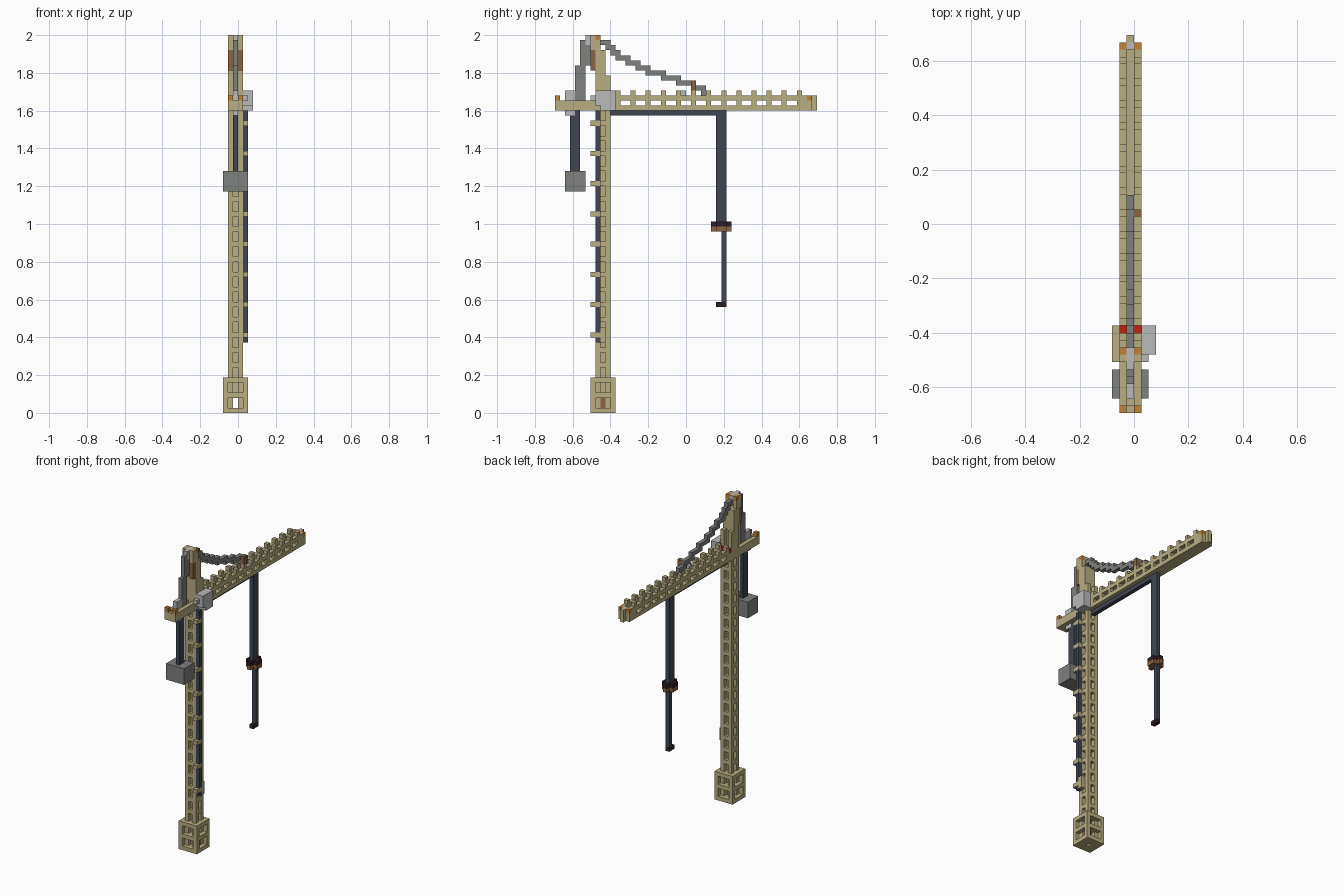
import bpy
import bmesh
from itertools import product
from mathutils import Vector

if "Cube" in bpy.data.objects:
    bpy.data.objects.remove(bpy.data.objects["Cube"], do_unlink=True)

V = 2 / 75                      # edge of one block
ORIGIN = Vector((-3, -26, 0))   # grid corner, in blocks
taken = set()


def material(name, rgb):
    m = bpy.data.materials.new(name)
    m.use_nodes = True
    m.diffuse_color = (*rgb, 1)
    bsdf = m.node_tree.nodes["Principled BSDF"]
    bsdf.inputs["Base Color"].default_value = (*rgb, 1)
    bsdf.inputs["Roughness"].default_value = 0.9
    return m


BEIGE = material("beige", (.48, .42, .22))
DARK = material("dark slate", (.05, .06, .085))
GRAY = material("mid gray", (.21, .22, .21))
LIGHT = material("light gray", (.49, .49, .5))
BROWN = material("brown", (.26, .13, .055))
ORANGE = material("orange", (.5, .23, .04))
RED = material("red", (.52, .015, .006))
BLACK = material("maroon black", (.026, .013, .019))


def box(x0, x1, y0, y1, z0, z1):
    """Set of grid blocks filling a cuboid."""
    return set(product(range(x0, x1), range(y0, y1), range(z0, z1)))


def part(name, mat, *groups):
    """One mesh of blocks, keeping only the outer faces."""
    cells = set().union(*groups) - taken
    taken.update(cells)
    bm = bmesh.new()
    corners = {}

    def vert(p):
        key = tuple(round(c) for c in p)
        if key not in corners:
            corners[key] = bm.verts.new((Vector(key) + ORIGIN) * V)
        return corners[key]

    for cell in sorted(cells):
        base = Vector(cell)
        for axis, sign in product(range(3), (0, 1)):
            step = list(cell)
            step[axis] += 2 * sign - 1
            if tuple(step) in cells:
                continue
            n, u, w = Vector(), Vector(), Vector()
            n[axis] = u[(axis + 1) % 3] = w[(axis + 2) % 3] = 1
            p = base + n * sign
            loop = [p, p + u, p + u + w, p + w]
            bm.faces.new([vert(q) for q in (loop if sign else loop[::-1])])
    mesh = bpy.data.meshes.new(name)
    bm.to_mesh(mesh)
    bm.free()
    mesh.materials.append(mat)
    obj = bpy.data.objects.new(name, mesh)
    bpy.context.collection.objects.link(obj)
    return obj


def sides(y0, y1, z0, z1):
    """Matching blocks on both outer columns of the crane."""
    return box(1, 2, y0, y1, z0, z1) | box(3, 4, y0, y1, z0, z1)


# Base: hollow box with two windows on each face
base = box(0, 5, 7, 12, 0, 7) - box(1, 4, 8, 11, 1, 6)
for z in (1, 4):
    base -= box(1, 4, 7, 12, z, z + 2) | box(0, 5, 8, 11, z, z + 2)
base -= {(2, 9, 0)}
part("base", BEIGE, base)
part("base_plug", BROWN, box(3, 4, 9, 10, 1, 3))

# Mast: four posts, a core and a ring every third block
mast = sides(8, 9, 1, 60) | sides(10, 11, 1, 60) | box(2, 3, 9, 10, 3, 60)
for z in range(3, 60, 3):
    mast |= box(1, 4, 8, 11, z, z + 1)
part("mast", BEIGE, mast)

# Power line up the side of the mast, with its brackets
brackets = box(4, 5, 9, 10, 14, 17)
for z in range(15, 60, 6):
    brackets |= box(4, 5, 7, 9, z, z + 1)
part("line_brackets", BEIGE, brackets)
part("power_line", DARK, box(4, 5, 8, 9, 14, 60))

# Coloured lamps and end caps
part("red_lamps", RED, sides(11, 12, 62, 63))
part("end_caps", ORANGE, sides(0, 1, 62, 63), sides(50, 51, 62, 63),
     sides(8, 9, 74, 75))
part("jib_tip_cap", LIGHT, box(2, 3, 50, 51, 61, 63))

# Jib: floor, two open side trusses and teeth
jib = box(1, 4, 8, 51, 60, 61) | sides(8, 51, 62, 63)
jib |= sides(49, 51, 61, 62) | sides(8, 13, 61, 62) | box(2, 3, 51, 52, 60, 63)
for y in range(12, 51, 3):
    jib |= sides(y, y + 1, 61, 63)
    if y < 49:
        jib |= sides(y, y + 1, 63, 64)
part("jib", BEIGE, jib)

# Counter jib
part("counter_jib", BEIGE, box(1, 4, 0, 8, 60, 61), sides(0, 8, 61, 62),
     box(2, 3, 0, 1, 61, 62))
part("counter_jib_winch", LIGHT, box(2, 3, 2, 4, 61, 64), box(2, 3, 2, 4, 59, 60))

# Head above the mast, stepped towards the jib
part("head_panels", BROWN, sides(7, 8, 68, 72))
part("head_cap", LIGHT, box(2, 3, 6, 9, 73, 75))
part("head", BEIGE, sides(7, 9, 72, 75), sides(8, 9, 63, 72),
     sides(9, 10, 63, 72), sides(10, 11, 63, 67), box(2, 3, 8, 10, 61, 72))

# Machine cabin on the side
part("cabin", LIGHT, box(4, 6, 8, 12, 61, 64), box(4, 6, 9, 12, 60, 61),
     box(4, 5, 7, 8, 62, 63))

# Rear stay, counterweight and its cable
part("rear_stay", GRAY, box(2, 3, 5, 7, 69, 74), box(2, 3, 4, 6, 61, 69))
part("counterweight_cable", DARK, box(2, 3, 3, 5, 48, 60))
part("counterweight", GRAY, box(0, 5, 2, 6, 44, 48))

# Sagging front stay: steps get longer towards the jib
stay, y = set(), 9
for i, run in enumerate((1, 1, 1, 2, 2, 2, 3, 3, 3, 2, 1)):
    stay |= box(2, 3, y, y + run + 1, 73 - i, 74 - i)
    y += run
stay -= box(2, 3, 30, 40, 60, 75)
part("front_stay", GRAY, stay)
part("stay_anchor", BROWN, box(3, 4, 27, 28, 63, 66))
part("stay_clip", LIGHT, box(2, 3, 25, 26, 62, 64))

# Trolley rail, hoist line, pulley block and hook
part("trolley_rail", DARK, box(2, 3, 11, 34, 59, 60))
part("hoist_line", DARK, box(2, 3, 32, 34, 38, 59))


def cross(z):
    return box(2, 3, 31, 35, z, z + 1) | box(1, 4, 32, 34, z, z + 1)


part("pulley_block_top", BLACK, cross(37))
part("pulley_block_bottom", BROWN, cross(36))
part("hook_rod", DARK, box(2, 3, 33, 34, 22, 36))
part("hook", BLACK, box(2, 3, 32, 34, 21, 22))
